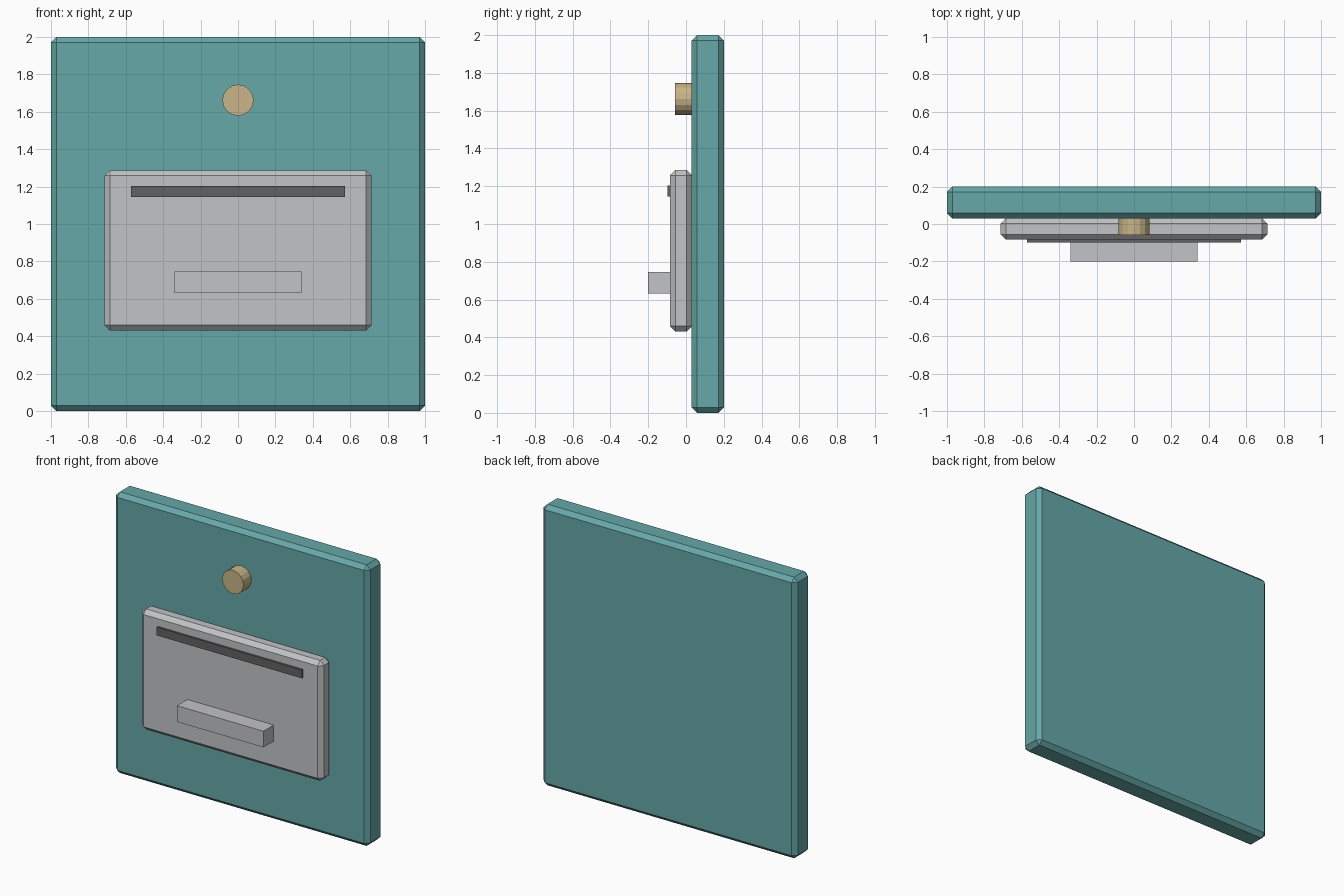
import bpy, bmesh, math
from mathutils import Matrix

if "Cube" in bpy.data.objects:
    bpy.data.objects.remove(bpy.data.objects["Cube"])


def material(name, rgb):
    m = bpy.data.materials.new(name)
    lin = [(c / 255 / 12.92) if c < 10 else ((c / 255 + 0.055) / 1.055) ** 2.4 for c in rgb]
    m.diffuse_color = (*lin, 1)
    m.use_nodes = True
    m.node_tree.nodes["Principled BSDF"].inputs["Base Color"].default_value = m.diffuse_color
    return m


teal = material("teal", (102, 168, 168))
grey = material("light grey", (194, 195, 197))
dark = material("dark grey", (98, 98, 98))
tan = material("tan", (200, 181, 135))


def finish(name, bm, mat):
    me = bpy.data.meshes.new(name)
    bm.to_mesh(me)
    bm.free()
    me.materials.append(mat)
    ob = bpy.data.objects.new(name, me)
    bpy.context.collection.objects.link(ob)
    return ob


def box(name, x, y, z, mat, chamfer=0):
    """Box from (min, max) ranges, with optional flat chamfer."""
    bm = bmesh.new()
    size = [b - a for a, b in (x, y, z)]
    mid = [(a + b) / 2 for a, b in (x, y, z)]
    bmesh.ops.create_cube(bm, size=1, matrix=Matrix.Translation(mid) @ Matrix.Diagonal((*size, 1)))
    if chamfer:
        bmesh.ops.bevel(bm, geom=bm.edges[:], offset=chamfer, segments=1,
                        affect='EDGES', profile=0.5)
    return finish(name, bm, mat)


# Main panel, raised drawer plate, slot strip and handle
box("back_panel", (-1, 1), (0.03, 0.2), (0, 2), teal, 0.029)
box("drawer_plate", (-0.714, 0.714), (-0.084, 0.031), (0.43, 1.287), grey, 0.029)
box("slot_strip", (-0.571, 0.571), (-0.098, -0.08), (1.145, 1.204), dark)
box("handle", (-0.34, 0.34), (-0.2, -0.08), (0.631, 0.746), grey)

# Round knob
bm = bmesh.new()
bmesh.ops.create_cone(bm, cap_ends=True, segments=16, radius1=0.084, radius2=0.084, depth=0.092,
                      matrix=Matrix.Translation((0, -0.012, 1.662)) @ Matrix.Rotation(math.pi / 2, 4, 'X'))
finish("knob", bm, tan)
